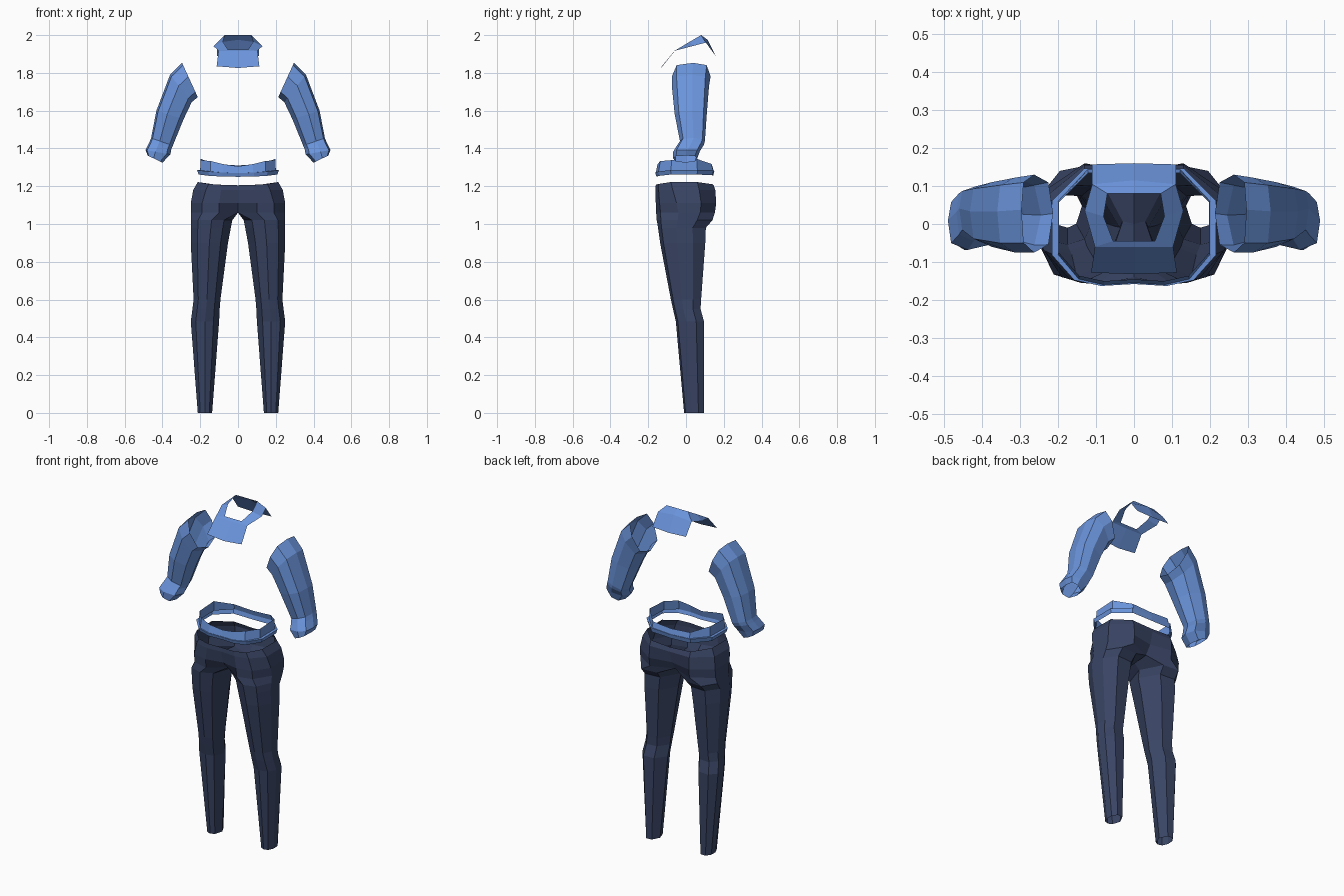
import bpy


def material(name, rgb):
    m = bpy.data.materials.new(name)
    m.diffuse_color = (*rgb, 1)
    return m


BLUE = material("shirt blue", (0.147, 0.30, 0.72))
NAVY = material("trouser navy", (0.041, 0.059, 0.128))


def mirrored(name, verts, faces, mat):
    """Half of a garment, mirrored across x = 0."""
    me = bpy.data.meshes.new(name)
    me.from_pydata(verts, [], faces)
    me.materials.append(mat)
    ob = bpy.data.objects.new(name, me)
    bpy.context.collection.objects.link(ob)
    mod = ob.modifiers.new("mirror", "MIRROR")
    mod.use_clip = True
    mod.use_mirror_merge = True
    mod.merge_threshold = 0.0005
    return ob


def bridge(a, b, n, closed):
    """Quads between two rows of n points starting at indices a and b."""
    return [(a + i, b + i, b + (i + 1) % n, a + (i + 1) % n)
            for i in range(n if closed else n - 1)]


def loft(rows, closed):
    verts, faces, n = [], [], len(rows[0])
    for k, row in enumerate(rows):
        verts += row
        if k:
            faces += bridge((k - 1) * n, k * n, n, closed)
    return verts, faces


# Trousers: half outlines of the hips, from front centre round to back centre
waist = [(0, -.155), (.085, -.16), (.155, -.145), (.213, -.08), (.213, .06), (.13, .143), (0, .147)]
upper = [(0, -.157), (.09, -.162), (.17, -.145), (.237, -.07), (.235, .07), (.13, .155), (0, .155)]
hips = [(0, -.14), (.1, -.16), (.19, -.14), (.25, -.05), (.247, .08), (.13, .16), (0, .135)]
fork = [(0, -.09), (.1, -.158), (.19, -.135), (.25, -.04), (.247, .075), (.13, .153), (0, .1)]
waist_z = [1.205, 1.207, 1.212, 1.222, 1.222, 1.21, 1.203]
rows = [[(x, y, z) for (x, y), z in zip(waist, waist_z)]]
for outline, z in ((upper, 1.18), (hips, 1.11), (fork, 1.06)):
    rows.append([(x, y, z) for x, y in outline])
verts, faces = loft(rows, False)
verts.append((0, 0, 1.06))           # crotch point closes the leg ring
prev = len(verts) - 8

# Legs: an eight-sided section fitted to x and y limits at each height
section = [(-.6, -.8), (0, -1), (.65, -.85), (1, -.25), (.97, .45), (.5, 1), (-.4, .95), (-1, .1)]
legs = [(1.02, .03, .25, -.155, .14), (.98, .038, .25, -.148, .105),
        (.9, .053, .25, -.137, .102), (.6, .093, .235, -.08, .08),
        (.55, .097, .241, -.069, .077), (.485, .1, .25, -.054, .095),
        (.0, .137, .213, -.01, .095)]
for z, x0, x1, y0, y1 in legs:
    start = len(verts)
    verts += [((x0 + x1) / 2 + u * (x1 - x0) / 2, (y0 + y1) / 2 + v * (y1 - y0) / 2, z)
              for u, v in section]
    faces += bridge(prev, start, 8, True)
    prev = start
mirrored("trousers", verts, faces, NAVY)

# Shirt hem: flared band that folds back under itself
top_z = [1.305, 1.317, 1.333, 1.338, 1.345, 1.318, 1.31]
mid_z = [1.27, 1.272, 1.278, 1.285, 1.287, 1.285, 1.28]
low_z = [1.25, 1.251, 1.255, 1.262, 1.262, 1.258, 1.255]
hem = [[(x * sx, y * sy, z) for (x, y), z in zip(waist, zs)]
       for zs, sx, sy in ((top_z, .93, .94), (mid_z, .94, 1.0), (mid_z, 1.015, 1.02), (low_z, .98, .98))]
mirrored("shirt_hem", *loft(hem, False), BLUE)

# Sleeves with cuffs: outer x,z / inner x,z / y limits of each ring
ring = [(1, .1), (.87, .8), (.2, 1), (-.7, .8), (-1, 0), (-.7, -.8), (.2, -1), (.87, -.75)]
stations = [(.296, 1.853, .213, 1.672, -.075, .13),
            (.36, 1.79, .245, 1.645, -.075, .122),
            (.432, 1.60, .288, 1.555, -.06, .11),
            (.46, 1.455, .345, 1.415, -.032, .1),
            (.468, 1.435, .353, 1.398, -.045, .095),
            (.49, 1.392, .358, 1.368, -.068, .072),
            (.478, 1.362, .4, 1.325, -.068, .06)]
rows = []
for ox, oz, ix, iz, y0, y1 in stations:
    rows.append([((ox + ix) / 2 + u * (ox - ix) / 2, (y0 + y1) / 2 + v * (y1 - y0) / 2,
                  (oz + iz) / 2 + u * (oz - iz) / 2) for u, v in ring])
mirrored("sleeves", *loft(rows, True), BLUE)

# Collar: sloping band round the neck, with a back flap and a front bib
inner = [(0, .08, 2.0), (.07, .08, 2.0), (.08, .02, 1.965), (.055, -.045, 1.925), (0, -.045, 1.925)]
outer = [(0, .115, 1.975), (.11, .105, 1.96), (.13, .035, 1.942), (.103, -.06, 1.917), (0, -.06, 1.915)]
verts, faces = loft([inner, outer], False)
verts += [(0, .16, 1.885), (.11, .157, 1.89), (.113, -.128, 1.835), (0, -.132, 1.826)]
faces += [(5, 10, 11, 6), (8, 12, 13, 9)]
mirrored("collar", verts, faces, BLUE)
